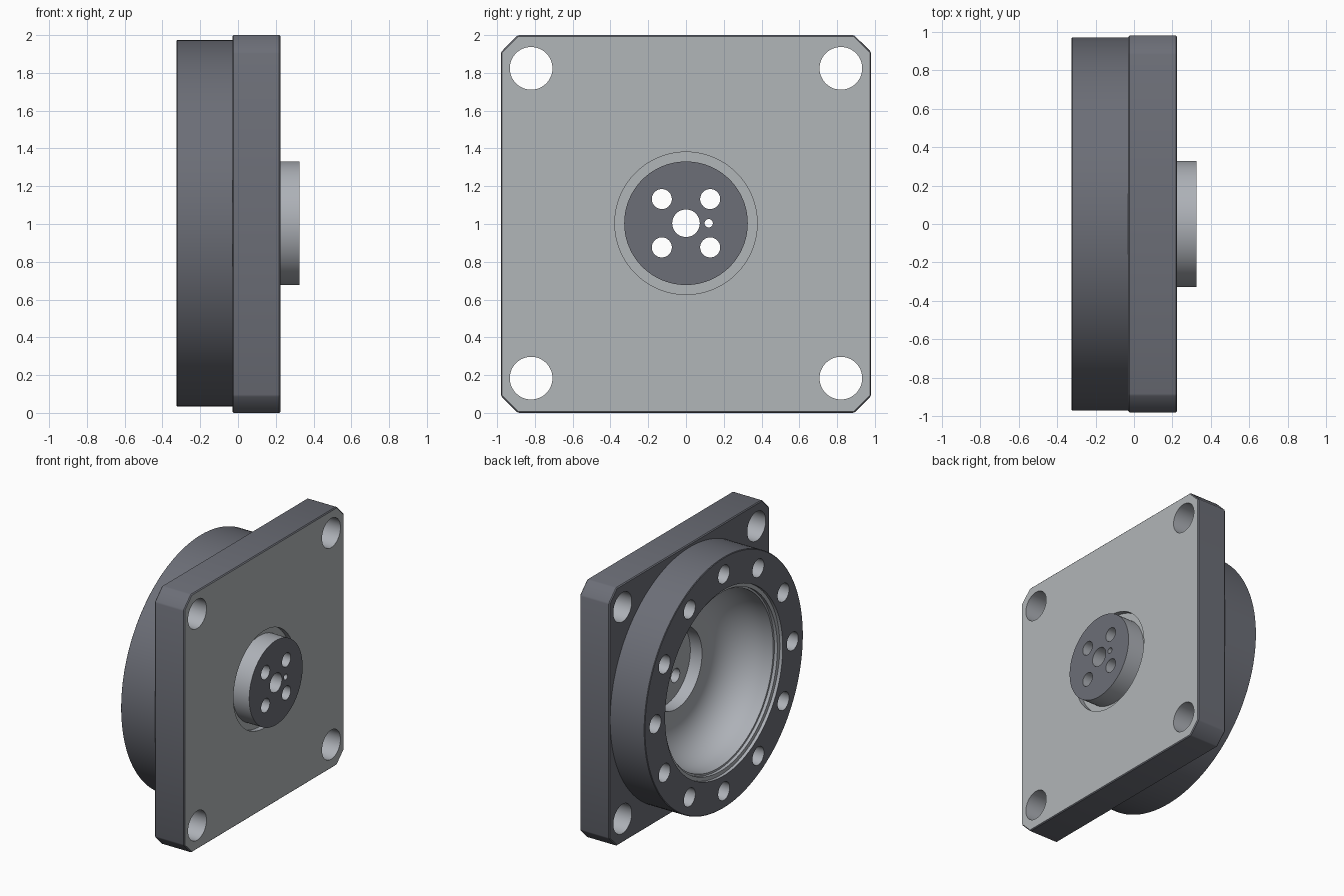
import bpy, bmesh, math
from mathutils import Matrix

if "Cube" in bpy.data.objects:
    bpy.data.objects.remove(bpy.data.objects["Cube"])

CZ = 1.004  # height of the common axis, which runs along x


def material(name, color):
    m = bpy.data.materials.new(name)
    m.diffuse_color = (*color, 1)
    m.use_nodes = True
    m.node_tree.nodes["Principled BSDF"].inputs["Base Color"].default_value = m.diffuse_color
    return m


DARK = material("dark_coating", (0.15, 0.157, 0.185))
PALE = material("pale_face", (0.44, 0.465, 0.48))
STEEL = material("machined_metal", (0.42, 0.44, 0.475))


def new_object(name, bm, mat):
    bmesh.ops.recalc_face_normals(bm, faces=bm.faces[:])
    me = bpy.data.meshes.new(name)
    bm.to_mesh(me)
    bm.free()
    me.materials.append(mat)
    ob = bpy.data.objects.new(name, me)
    bpy.context.collection.objects.link(ob)
    return ob


def lathe(name, profile, mat, steps=128):
    """Revolve (x, radius) points around the axis and cap both ends."""
    bm = bmesh.new()
    rings = []
    for x, r in profile:
        rings.append([bm.verts.new((x, r * math.cos(2 * math.pi * i / steps),
                                    CZ + r * math.sin(2 * math.pi * i / steps)))
                      for i in range(steps)])
    for a, b in zip(rings, rings[1:]):
        for i in range(steps):
            j = (i + 1) % steps
            bm.faces.new((a[i], a[j], b[j], b[i]))
    bm.faces.new(rings[0])
    bm.faces.new(rings[-1])
    return new_object(name, bm, mat)


def drills(name, holes):
    """Cylinders along x: (y, z offset, radius, x start, x end)."""
    bm = bmesh.new()
    for y, z, r, x0, x1 in holes:
        m = (Matrix.Translation(((x0 + x1) / 2, y, CZ + z))
             @ Matrix.Rotation(math.pi / 2, 4, 'Y'))
        bmesh.ops.create_cone(bm, cap_ends=True, segments=48, radius1=r,
                              radius2=r, depth=x1 - x0, matrix=m)
    return new_object(name, bm, STEEL)


def apply_modifiers(ob):
    dg = bpy.context.evaluated_depsgraph_get()
    me = bpy.data.meshes.new_from_object(ob.evaluated_get(dg))
    ob.modifiers.clear()
    ob.data = me


def boolean(ob, tool, op='DIFFERENCE'):
    mod = ob.modifiers.new(op, 'BOOLEAN')
    mod.operation, mod.object, mod.solver = op, tool, 'EXACT'
    mod.material_mode = 'TRANSFER'  # cut walls take the cutter's material
    apply_modifiers(ob)
    bpy.data.objects.remove(tool)


def paint_front(ob, mat, x_min):
    """Give the faces looking along +x beyond x_min their own material."""
    ob.data.materials.append(mat)
    for p in ob.data.polygons:
        if p.normal.x > 0.9 and p.center.x > x_min:
            p.material_index = len(ob.data.materials) - 1


# square plate with clipped corners
bm = bmesh.new()
hy, c = 0.98, 0.09
outline = [(-hy + c, 0), (hy - c, 0), (hy, c), (hy, 2 - c),
           (hy - c, 2), (-hy + c, 2), (-hy, 2 - c), (-hy, c)]
face = bm.faces.new([bm.verts.new((-0.03, y, z)) for y, z in outline])
ext = bmesh.ops.extrude_face_region(bm, geom=[face])
bmesh.ops.translate(bm, vec=(0.255, 0, 0),
                    verts=[v for v in ext['geom'] if isinstance(v, bmesh.types.BMVert)])
housing = new_object("housing", bm, DARK)
bev = housing.modifiers.new("edge", 'BEVEL')
bev.width, bev.segments = 0.007, 1
apply_modifiers(housing)

# round boss on the back
boss = lathe("boss", [(-0.325, 0.966), (-0.321, 0.971), (0.0, 0.971)], DARK)
boolean(housing, boss, 'UNION')

# bowl-shaped cavity with a stepped lip, then the shaft bore and front counterbore
cavity = [(-0.4, 0.72), (-0.30, 0.72), (-0.30, 0.69), (-0.275, 0.69), (-0.275, 0.675)]
for i in range(13):
    a = math.pi / 2 * i / 12
    cavity.append((-0.2 + 0.28 * math.sin(a), 0.40 + 0.275 * math.cos(a)))
cavity += [(0.08, 0.31), (0.185, 0.31), (0.185, 0.377), (0.3, 0.377)]
boolean(housing, lathe("cavity_cutter", cavity, STEEL))

# corner mounting holes and the blind bolt circle
holes = [(0.82 * sy, 0.82 * sz, 0.113, -0.5, 0.5) for sy in (-1, 1) for sz in (-1, 1)]
for i in range(12):
    a = math.radians(30 * i)
    holes.append((0.84 * math.cos(a), 0.84 * math.sin(a), 0.07, -0.5, -0.05))
boolean(housing, drills("hole_cutter", holes))
paint_front(housing, PALE, 0.15)

# output hub with its bolt, centre and pin holes
hub = lathe("output_hub", [(0.18, 0.327), (0.325, 0.327)], STEEL)
holes = [(0.128 * sy, 0.128 * sz, 0.053, -0.5, 0.5) for sy in (-1, 1) for sz in (-1, 1)]
holes += [(0, 0, 0.073, -0.5, 0.5), (0.12, 0, 0.022, -0.5, 0.5)]
boolean(hub, drills("hub_cutter", holes))
paint_front(hub, DARK, 0.3)

# smooth round walls, sharp edges
for ob in (housing, hub):
    bpy.ops.object.select_all(action='DESELECT')
    ob.select_set(True)
    bpy.context.view_layer.objects.active = ob
    bpy.ops.object.shade_smooth_by_angle(angle=math.radians(30))
